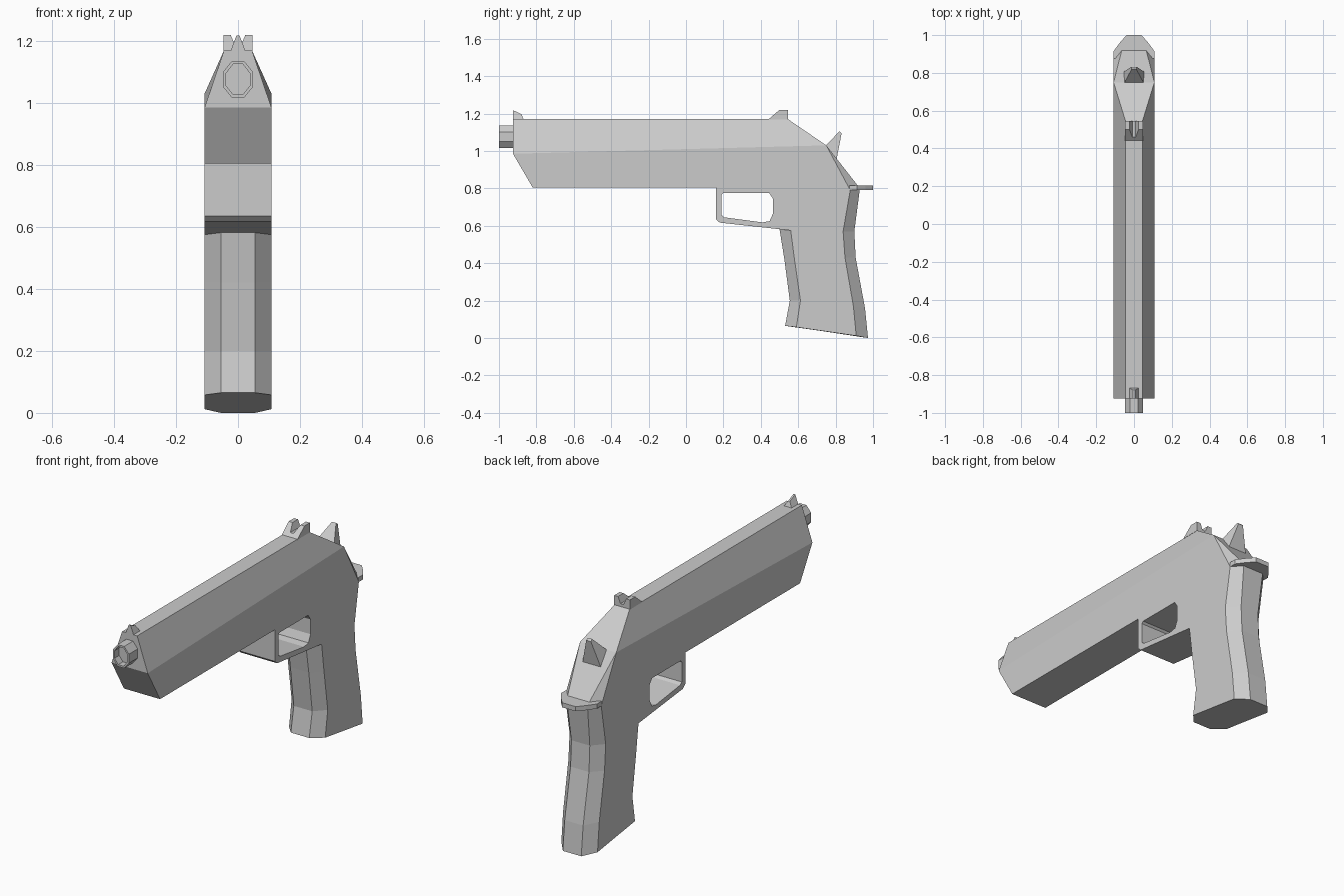
import bpy, bmesh
from math import cos, sin, pi

if "Cube" in bpy.data.objects:
    bpy.data.objects.remove(bpy.data.objects["Cube"])


def finish(name, bm):
    bmesh.ops.recalc_face_normals(bm, faces=bm.faces)
    mesh = bpy.data.meshes.new(name)
    bm.to_mesh(mesh)
    bm.free()
    obj = bpy.data.objects.new(name, mesh)
    bpy.context.collection.objects.link(obj)
    return obj


def mirrored_solid(name, pts, faces, open_below=-1):
    """Side panels from points (y, z, half width), mirrored in x, with their
    borders bridged across; borders lying under open_below stay open."""
    bm = bmesh.new()
    right = {k: bm.verts.new((w, y, z)) for k, (y, z, w) in pts.items()}
    left = {v: bm.verts.new((-v.co.x, v.co.y, v.co.z)) for v in right.values()}
    for f in faces:
        ring = [right[k] for k in f.split()]
        bm.faces.new(ring)
        bm.faces.new([left[v] for v in reversed(ring)])
    border = [e for e in bm.edges if e.is_boundary and e.verts[0] in left]
    for a, b in [tuple(e.verts) for e in border]:
        if max(a.co.z, b.co.z) > open_below:
            bm.faces.new((a, b, left[b], left[a]))
    return finish(name, bm)


def loft(name, rings, cap_start=True, cap_end=True):
    bm = bmesh.new()
    loops = [[bm.verts.new(p) for p in r] for r in rings]
    for lo, hi in zip(loops, loops[1:]):
        n = len(lo)
        for i in range(n):
            j = (i + 1) % n
            bm.faces.new((lo[i], lo[j], hi[j], hi[i]))
    if cap_start:
        bm.faces.new(loops[0])
    if cap_end:
        bm.faces.new(loops[-1])
    return finish(name, bm)


W = 0.108   # half width of the whole body
C = 0.055   # half width of the chamfered grip edges

# slide and frame with the guard opening
body = dict(
    F1=(-.925, .985, W), F2=(-.82, .805, W), T1=(-.925, 1.17, .045),
    T2=(.545, 1.17, .045), S1=(.75, 1.03, W), S2=(.878, .79, W),
    S3=(.84, .57, W), R2=(.93, .80, .062), R3=(.90, .57, C),
    G0=(.16, .805, W), G1=(.16, .635, W), G2=(.18, .617, W), A=(.56, .575, W),
    h1=(.19, .765, W), h2=(.20, .775, W), h3=(.445, .775, W), h4=(.465, .745, W),
    h5=(.465, .665, W), h6=(.447, .625, W), h7=(.41, .618, W),
    h8=(.205, .645, W), h9=(.19, .657, W))
mirrored_solid("body", body, [
    "F1 S1 T2 T1",
    "F1 F2 G0 h1 h2 h3 S1",
    "G0 G1 G2 A h6 h7 h8 h9 h1",
    "h3 h4 h5 h6 A S3 S2 S1",
    "S1 S2 R2",
    "S2 S3 R3 R2"], open_below=.58)

# grip: octagonal sections (front, front side, back side, back) as (y, z)
sections = [
    [(.50, .583), (.56, .575), (.84, .57), (.90, .57)],
    [(.526, .42), (.58, .42), (.85, .43), (.907, .43)],
    [(.555, .20), (.612, .20), (.895, .17), (.957, .16)],
    [(.53, .065), (.59, .058), (.91, .012), (.973, 0)]]
rings = []
for s in sections:
    half = [(w, y, z) for (y, z), w in zip(s, (C, W, W, C))]
    rings.append(half + [(-x, y, z) for x, y, z in reversed(half)])
loft("grip", rings, cap_start=False)

# tang above the back of the grip
half = [(W, .875), (W, .915), (.075, .96), (.04, 1.0)]
outline = half + [(-x, y) for x, y in reversed(half)]
loft("tang", [[(x, y, z) for x, y in outline] for z in (.79, .815)])


# barrel end with a shallow bore
def octagon(rx, rz, y):
    k = 1 / cos(pi / 8)
    return [(rx * k * cos(pi / 8 + i * pi / 4), y,
             1.076 + rz * k * sin(pi / 8 + i * pi / 4)) for i in range(8)]


loft("barrel", [octagon(.048, .059, -.92), octagon(.048, .059, -1),
                octagon(.038, .049, -1), octagon(.038, .049, -.96)],
     cap_start=False)

# front sight
mirrored_solid("front_sight", dict(
    a=(-.925, 1.168, .024), b=(-.925, 1.218, .005),
    c=(-.88, 1.197, .005), d=(-.868, 1.168, .024)), ["a b c d"])

# rear sight with notch and sloped front
half = [(.047, 1.168), (.047, 1.22), (.024, 1.22), (.009, 1.185)]
outline = half + [(-x, z) for x, z in reversed(half)]
loft("rear_sight", [[(x, .44 + (z - 1.168) * 1.15, z) for x, z in outline],
                    [(x, .546, z) for x, z in outline]])

# hammer
mirrored_solid("hammer", dict(
    a=(.74, 1.02, C), b=(.805, .955, C),
    c=(.832, 1.095, .014), d=(.82, 1.105, .012)), ["a b c d"])
